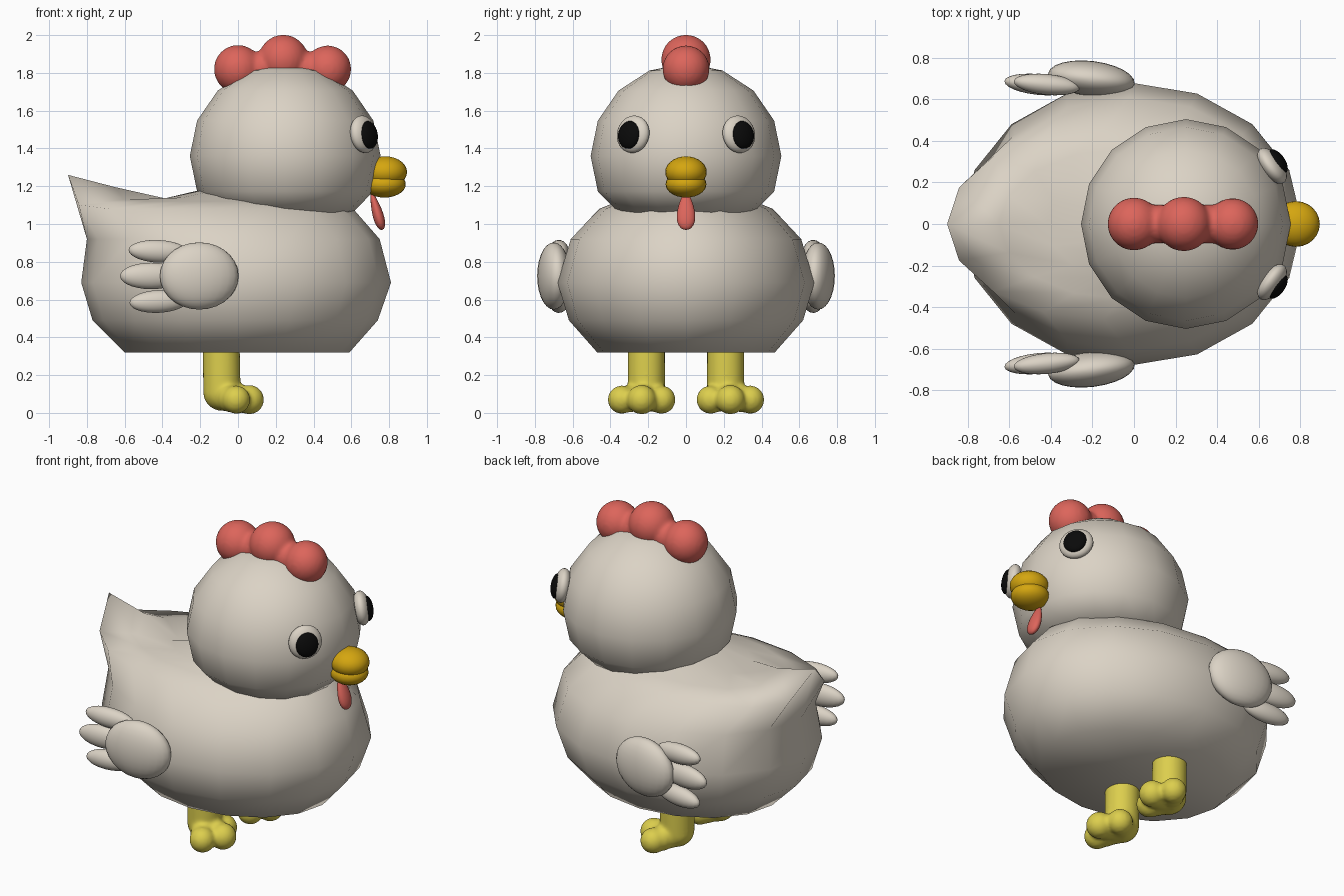
import bpy, bmesh, math
from mathutils import Vector, Matrix

if "Cube" in bpy.data.objects:
    bpy.data.objects.remove(bpy.data.objects["Cube"], do_unlink=True)


def material(name, colour):
    m = bpy.data.materials.new(name)
    m.use_nodes = True
    m.diffuse_color = (*colour, 1)
    bsdf = next(n for n in m.node_tree.nodes if n.type == 'BSDF_PRINCIPLED')
    bsdf.inputs["Base Color"].default_value = (*colour, 1)
    return m


cream = material("cream", (0.71, 0.65, 0.56))
red = material("comb red", (0.72, 0.13, 0.105))
orange = material("beak orange", (0.66, 0.38, 0.005))
yellow = material("leg yellow", (0.72, 0.62, 0.075))
black = material("black", (0.003, 0.003, 0.003))


def finish(name, bm, mat):
    bmesh.ops.recalc_face_normals(bm, faces=bm.faces)
    for f in bm.faces:
        f.smooth = True
    mesh = bpy.data.meshes.new(name)
    bm.to_mesh(mesh)
    bm.free()
    mesh.materials.append(mat)
    obj = bpy.data.objects.new(name, mesh)
    bpy.context.scene.collection.objects.link(obj)
    return obj


def ellipsoid(name, centre, radii, mat, turn=Matrix(), segments=24, rings=14, taper=0):
    bm = bmesh.new()
    bmesh.ops.create_uvsphere(bm, u_segments=segments, v_segments=rings, radius=1)
    for v in bm.verts:
        s = 1 - taper * v.co.z
        v.co = Vector((v.co.x * s * radii[0], v.co.y * s * radii[1], v.co.z * radii[2]))
    bm.transform(Matrix.Translation(centre) @ turn)
    return finish(name, bm, mat)


def blob(name, balls, mat):
    """Fuse balls given as (x, y, z, radius) into one soft shape."""
    bm = bmesh.new()
    for x, y, z, r in balls:
        bmesh.ops.create_uvsphere(bm, u_segments=24, v_segments=14, radius=r,
                                  matrix=Matrix.Translation((x, y, z)))
    obj = finish(name, bm, mat)
    remesh = obj.modifiers.new("fuse", 'REMESH')
    remesh.mode = 'VOXEL'
    remesh.voxel_size = 0.012
    remesh.use_smooth_shade = True
    soften = obj.modifiers.new("soften", 'SMOOTH')
    soften.iterations = 6
    return obj


def chain(start, end, count):
    """Evenly spaced balls between two (x, y, z, radius) entries."""
    a, b = Vector(start), Vector(end)
    return [tuple(a.lerp(b, i / (count - 1))) for i in range(count)]


# Body: stacked oval rings, the upper ones pulled up into a pointed tail
SIDES = 16
rings = [  # height, back x, front x, half width, tail lift
    (0.32, -0.60, 0.59, 0.47, 0.0),
    (0.49, -0.77, 0.74, 0.62, 0.0),
    (0.69, -0.83, 0.81, 0.68, 0.0),
    (0.92, -0.80, 0.75, 0.61, 0.0),
    (1.08, -0.90, 0.61, 0.46, 0.18),
    (1.12, -0.65, 0.52, 0.36, 0.075),
    (1.14, -0.42, 0.45, 0.28, -0.035),
    (1.18, -0.20, 0.40, 0.20, 0.0),
]
bm = bmesh.new()
loops = []
for z, back, front, width, lift in rings:
    loop = []
    for i in range(SIDES):
        a = math.tau * i / SIDES
        step = abs(i - SIDES // 2)
        raise_by = lift * (1, 0.12)[step] if step < 2 else 0
        loop.append(bm.verts.new(((back + front) / 2 + (front - back) / 2 * math.cos(a),
                                  width * math.sin(a), z + raise_by)))
    loops.append(loop)
for low, high in zip(loops, loops[1:]):
    for i in range(SIDES):
        j = (i + 1) % SIDES
        bm.faces.new((low[i], low[j], high[j], high[i]))
for loop, centre in ((loops[0], (0, 0, 0.34)), (loops[-1], (0.1, 0, 1.2))):
    hub = bm.verts.new(centre)
    for i in range(SIDES):
        bm.faces.new((loop[i], loop[(i + 1) % SIDES], hub))
finish("body", bm, cream)

# Head, flattened underneath where it rests on the body
head = ellipsoid("head", (0.25, 0, 1.36), (0.505, 0.505, 0.49), cream,
                 segments=16, rings=8)
for v in head.data.vertices:
    v.co.z = max(v.co.z, 1.06)

# Comb: three lobes joined by narrower necks
blob("comb", [(0, 0, 1.82, 0.128), (0.12, 0, 1.82, 0.095), (0.24, 0, 1.87, 0.132),
              (0.36, 0, 1.82, 0.095), (0.475, 0, 1.82, 0.125)], red)

# Beak halves and wattle
ellipsoid("upper_beak", (0.78, 0, 1.275), (0.115, 0.11, 0.083), orange)
ellipsoid("lower_beak", (0.775, 0, 1.21), (0.113, 0.108, 0.07), orange)
ellipsoid("wattle", (0.735, 0, 1.07), (0.027, 0.046, 0.105), red,
          Matrix.Rotation(-0.28, 4, 'Y'), taper=0.4)

# Paired parts
for side, s in (("left", 1), ("right", -1)):
    # Eyes, turned outward and slightly upward
    turn = Matrix.Rotation(s * 0.62, 4, 'Z') @ Matrix.Rotation(-0.15, 4, 'Y')
    ellipsoid(side + "_eye", (0.665, s * 0.28, 1.475), (0.05, 0.1, 0.1), cream, turn)
    ellipsoid(side + "_pupil", (0.692, s * 0.301, 1.472), (0.034, 0.068, 0.074),
              black, turn)

    # Wing and its three feathers
    ellipsoid(side + "_wing", (-0.205, s * 0.7, 0.725), (0.21, 0.085, 0.178), cream,
              Matrix.Rotation(-s * 0.12, 4, 'Z'))
    for k, (x, z, length, height, tilt) in enumerate((
            (-0.42, 0.855, 0.16, 0.06, 0.05),
            (-0.46, 0.725, 0.165, 0.07, 0.0),
            (-0.42, 0.59, 0.155, 0.06, -0.05))):
        ellipsoid(f"{side}_wing_feather_{k + 1}", (x, s * 0.672, z),
                  (length, 0.05, height), cream,
                  Matrix.Rotation(-s * 0.1, 4, 'Z') @ Matrix.Rotation(tilt, 4, 'Y'))

    # Leg with three stubby toes
    y = s * 0.21
    balls = chain((-0.09, y, 0.4, 0.1), (-0.085, y, 0.11, 0.1), 14)
    for toe_x, spread, r in ((-0.005, -0.08, 0.075), (0.06, 0.025, 0.078),
                             (-0.01, 0.13, 0.075)):
        balls += chain((-0.09, y, 0.085, 0.07), (toe_x, y + s * spread, 0.07, r), 4)
    blob(side + "_leg", balls, yellow)
